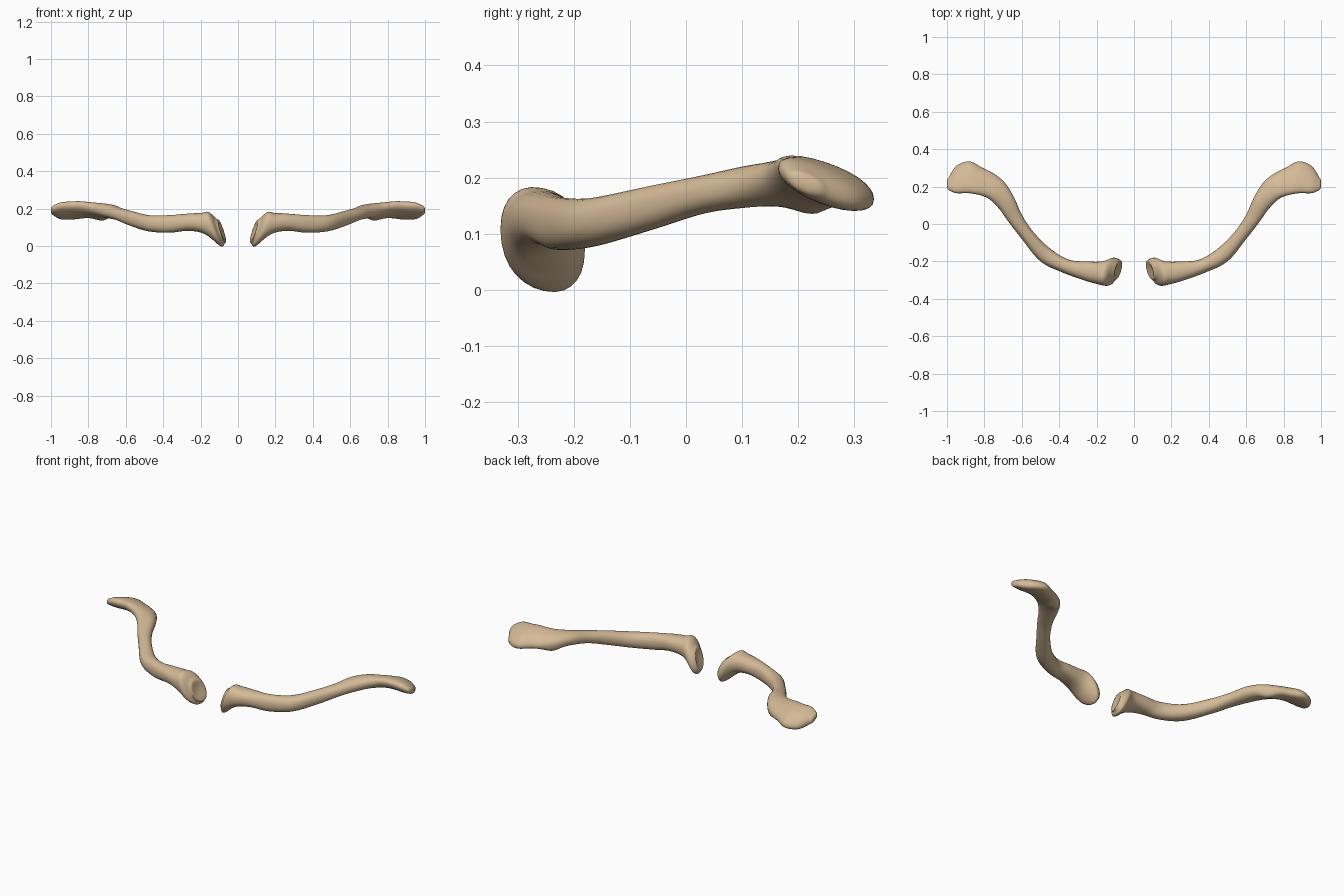
import bpy, bmesh, math
from mathutils import Vector

cube = bpy.data.objects.get("Cube")
if cube:
    bpy.data.objects.remove(cube, do_unlink=True)

bone = bpy.data.materials.new("warm_bone")
bone.use_nodes = True
tan = (0.66, 0.49, 0.31, 1)
bone.diffuse_color = tan
bone.node_tree.nodes["Principled BSDF"].inputs["Base Color"].default_value = tan

SIDES = 28   # points around each cross-section
STEPS = 5    # rings between neighbouring sections

# Cross-sections from the inner end to the outer end:
# back edge x, y, front edge x, y, middle z, half height, back edge rise, top lean
SECTIONS = [
    (.08, -.19, .11, -.30, .08, .066, -.01, .02),
    (.11, -.18, .14, -.33, .09, .09, -.015, .03),
    (.17, -.2, .2, -.32, .12, .057, 0, .01),
    (.26, -.2, .27, -.3, .127, .046, 0, 0),
    (.35, -.19, .38, -.26, .118, .047, 0, 0),
    (.45, -.13, .5, -.2, .121, .043, 0, 0),
    (.54, -.04, .6, -.08, .147, .039, 0, 0),
    (.6, .05, .67, .01, .17, .034, 0, 0),
    (.64, .14, .72, .08, .184, .037, 0, 0),
    (.69, .22, .77, .13, .19, .038, -.01, 0),
    (.75, .27, .81, .15, .192, .036, -.02, 0),
    (.81, .3, .85, .16, .194, .036, -.025, 0),
    (.88, .335, .89, .165, .19, .037, -.028, 0),
    (.95, .31, .95, .165, .188, .033, -.028, 0),
    (.99, .25, .99, .18, .19, .02, -.012, 0),
]


def blend(a, b, c, d, t):
    """Smooth curve through neighbouring section values."""
    return [q + t / 2 * (r - p + t * (2*p - 5*q + 4*r - s + t * (3*(q - r) + s - p)))
            for p, q, r, s in zip(a, b, c, d)]


def smooth_sections():
    last = len(SECTIONS) - 1
    rows = []
    for i in range(last):
        near = [SECTIONS[min(max(i + k, 0), last)] for k in (-1, 0, 1, 2)]
        rows += [blend(*near, k / STEPS) for k in range(STEPS)]
    return rows + [SECTIONS[last]]


def ring_points(row):
    bx, by, fx, fy, z, half, rise, lean = row
    centre = Vector(((bx + fx) / 2, (by + fy) / 2, z))
    across = Vector(((bx - fx) / 2, (by - fy) / 2, rise))
    up = Vector((lean, 0, half))
    points = []
    for k in range(SIDES):
        angle = math.tau * k / SIDES
        c, s = math.cos(angle), math.sin(angle)
        c, s = [math.copysign(abs(v) ** 0.9, v) for v in (c, s)]
        p = centre + across * c + up * s
        # Ligament knob under the back edge near the outer bend
        if s < 0:
            away = ((p.x - .71) / .05) ** 2 + ((p.y - .24) / .045) ** 2
            p.z -= .025 * -s * math.exp(-away)
        points.append(p)
    return points


def close_end(bm, ring, push, scales):
    """Rounds an end with shrinking rings, then a centre fan."""
    centre = sum((v.co for v in ring), Vector()) / SIDES
    base = [v.co.copy() for v in ring]
    for scale, depth in scales:
        inner = [bm.verts.new(centre + (p - centre) * scale + push * depth) for p in base]
        join(bm, ring, inner)
        ring = inner
    tip = bm.verts.new(sum((v.co for v in ring), Vector()) / SIDES)
    for k in range(SIDES):
        bm.faces.new((ring[k], ring[(k + 1) % SIDES], tip))


def join(bm, one, two):
    for k in range(SIDES):
        n = (k + 1) % SIDES
        bm.faces.new((one[k], one[n], two[n], two[k]))


def build_collarbone(name, side):
    bm = bmesh.new()
    rings = [[bm.verts.new(p) for p in ring_points(r)] for r in smooth_sections()]
    for one, two in zip(rings, rings[1:]):
        join(bm, one, two)
    # Shallow dished inner joint and rounded outer tip
    close_end(bm, rings[0], Vector((-.012, -.003, 0)), [(.92, .7), (.75, .8), (.4, .1)])
    close_end(bm, rings[-1], Vector((.01, 0, 0)), [(.85, .5), (.5, .9)])
    for v in bm.verts:
        v.co.x *= side
    bmesh.ops.recalc_face_normals(bm, faces=bm.faces)
    mesh = bpy.data.meshes.new(name)
    bm.to_mesh(mesh)
    bm.free()
    mesh.materials.append(bone)
    obj = bpy.data.objects.new(name, mesh)
    bpy.context.collection.objects.link(obj)
    bpy.ops.object.select_all(action='DESELECT')
    obj.select_set(True)
    bpy.context.view_layer.objects.active = obj
    bpy.ops.object.shade_smooth_by_angle(angle=math.radians(60))


build_collarbone("left_collarbone", 1)
build_collarbone("right_collarbone", -1)
